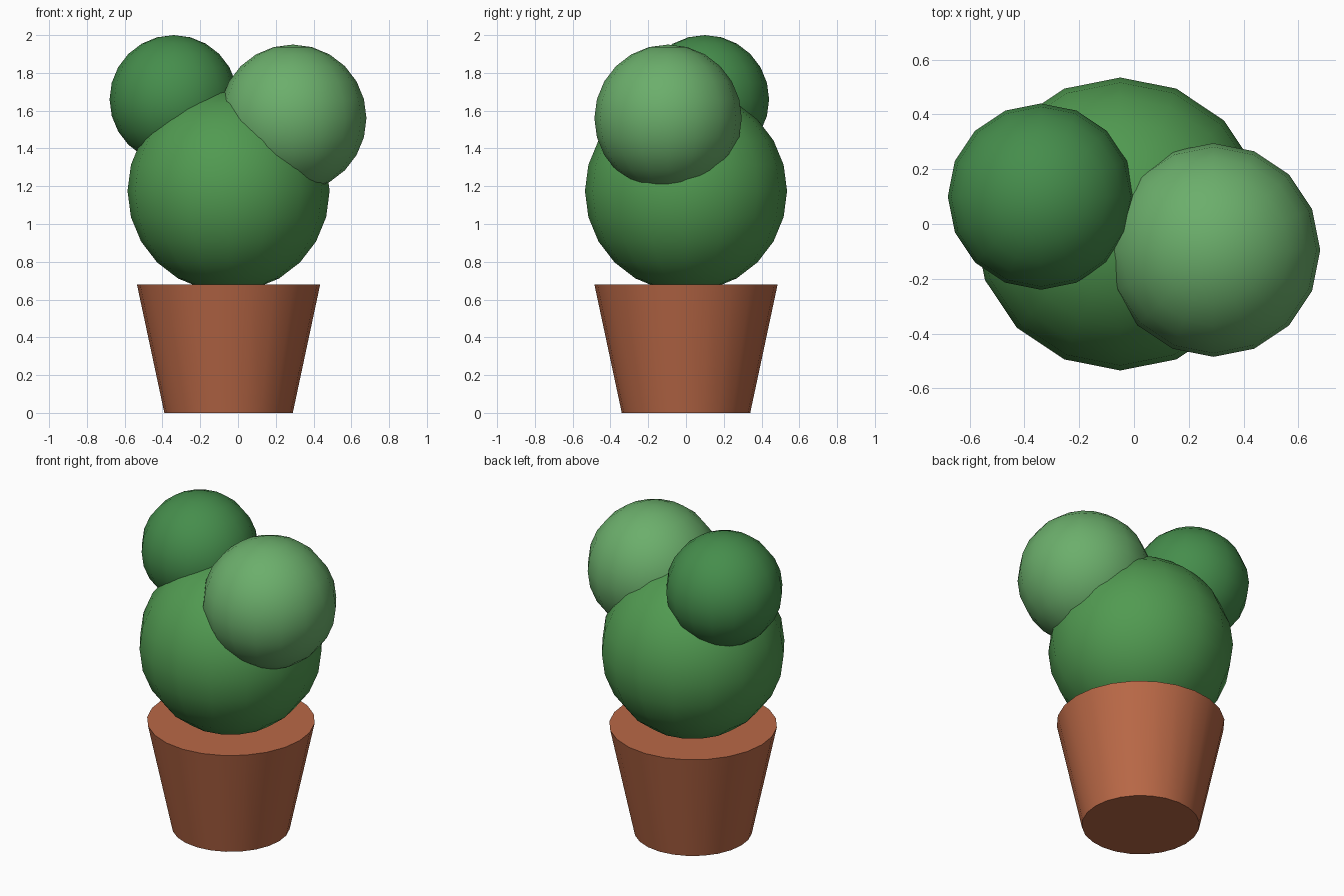
import bpy
import math

if "Cube" in bpy.data.objects:
    bpy.data.objects.remove(bpy.data.objects["Cube"])


def paint(obj, name, rgb):
    mat = bpy.data.materials.new(name)
    # sRGB 0-255 to linear
    mat.diffuse_color = [(c / 255) ** 2.2 for c in rgb] + [1]
    mat.use_nodes = True
    mat.node_tree.nodes["Principled BSDF"].inputs["Base Color"].default_value = mat.diffuse_color
    obj.data.materials.append(mat)


def ball(name, radius, center, rgb):
    bpy.ops.mesh.primitive_uv_sphere_add(segments=16, ring_count=12,
                                         radius=radius, location=center)
    obj = bpy.context.object
    obj.name = name
    bpy.ops.object.shade_smooth()
    paint(obj, name + "_green", rgb)


# Tapered clay pot with flat top and bottom
POT_HEIGHT = 0.68
bpy.ops.mesh.primitive_cone_add(vertices=24, radius1=0.34, radius2=0.485,
                                depth=POT_HEIGHT, location=(-0.05, 0, POT_HEIGHT / 2))
pot = bpy.context.object
pot.name = "pot"
bpy.ops.object.shade_smooth_by_angle(angle=math.radians(30))
paint(pot, "clay", (184, 104, 72))

# Round foliage: large body, dark upper left ball, light upper right ball
ball("main_foliage", 0.535, (-0.05, 0, 1.175), (82, 153, 82))
ball("left_foliage", 0.34, (-0.34, 0.10, 1.66), (71, 140, 77))
ball("right_foliage", 0.39, (0.29, -0.095, 1.56), (107, 173, 107))
